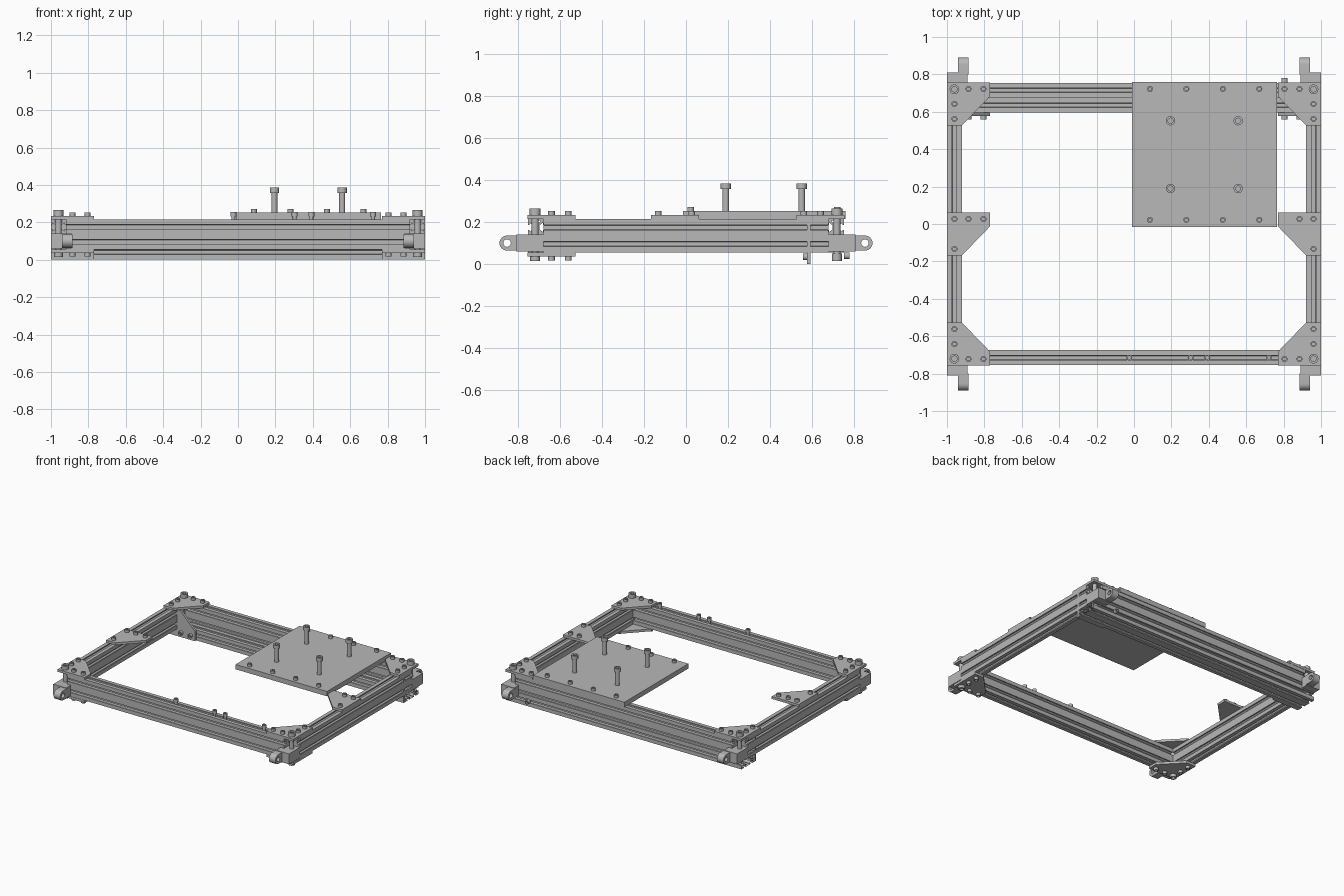
import bpy, bmesh, math
from mathutils import Matrix, Vector

if "Cube" in bpy.data.objects:
    bpy.data.objects.remove(bpy.data.objects["Cube"], do_unlink=True)

grey = bpy.data.materials.new("aluminium_grey")
grey.use_nodes = True
colour = (0.48, 0.48, 0.48, 1)
grey.diffuse_color = colour
grey.node_tree.nodes["Principled BSDF"].inputs["Base Color"].default_value = colour

CELL = 0.08            # extrusion module
LOW, TOP = 0.055, 0.215  # bottom and top of the main frame
SIDES = (-1, 1)


def finish(name, bm):
    bmesh.ops.recalc_face_normals(bm, faces=bm.faces)
    mesh = bpy.data.meshes.new(name)
    bm.to_mesh(mesh)
    bm.free()
    mesh.materials.append(grey)
    obj = bpy.data.objects.new(name, mesh)
    bpy.context.collection.objects.link(obj)
    return obj


def prism(name, pts, axis, lo, hi, caps=True):
    """Extrude a 2D outline along the x, y or z axis."""
    def place(p, d):
        a, b = p
        return {"x": (d, a, b), "y": (a, d, b), "z": (a, b, d)}[axis]
    bm = bmesh.new()
    rings = [[bm.verts.new(place(p, d)) for p in pts] for d in (lo, hi)]
    n = len(pts)
    for i in range(n):
        j = (i + 1) % n
        bm.faces.new((rings[0][i], rings[0][j], rings[1][j], rings[1][i]))
    if caps:
        for ring in rings:
            bm.faces.new(ring)
    return finish(name, bm)


def box(name, x, y, z):
    pts = [(x[0], y[0]), (x[1], y[0]), (x[1], y[1]), (x[0], y[1])]
    return prism(name, pts, "z", *z)


def slot_profile(a0, b0, cols, rows):
    """Outline of a T-slot extrusion with one slot per module on every side."""
    slot = [(-0.012, 0), (-0.012, 0.008), (-0.022, 0.008), (-0.01, 0.024)]
    slot += [(-s, d) for s, d in reversed(slot)]
    w, h = cols * CELL, rows * CELL
    corners = [(a0, b0), (a0 + w, b0), (a0 + w, b0 + h), (a0, b0 + h)]
    dirs = [(1, 0), (0, 1), (-1, 0), (0, -1)]
    pts = []
    for corner, d, count in zip(corners, dirs, (cols, rows, cols, rows)):
        p, t = Vector(corner), Vector(d)
        inward = Vector((-t.y, t.x))
        pts.append(p)
        for k in range(count):
            mid = p + t * CELL * (k + 0.5)
            pts += [mid + t * s + inward * depth for s, depth in slot]
    return [tuple(p) for p in pts]


def bolt(name, base, direction=(0, 0, 1), r=0.016, height=0.02, shaft=0.0):
    """Socket-head bolt; base is the seat of the head, shaft runs behind it."""
    bm = bmesh.new()
    head = bmesh.ops.create_cone(bm, cap_ends=True, segments=16, radius1=r, radius2=r,
                                 depth=height, matrix=Matrix.Translation((0, 0, height / 2)))
    cap = max(bm.faces, key=lambda f: f.calc_center_median().z)
    bmesh.ops.inset_region(bm, faces=[cap], thickness=r * 0.45)
    hole = bmesh.ops.extrude_discrete_faces(bm, faces=[cap])["faces"][0]
    bmesh.ops.translate(bm, verts=hole.verts, vec=(0, 0, -height * 0.5))
    if shaft:
        bmesh.ops.create_cone(bm, cap_ends=True, segments=16, radius1=r * 0.65,
                              radius2=r * 0.65, depth=shaft,
                              matrix=Matrix.Translation((0, 0, -shaft / 2)))
    turn = Vector((0, 0, 1)).rotation_difference(Vector(direction)).to_matrix().to_4x4()
    bmesh.ops.transform(bm, matrix=Matrix.Translation(base) @ turn, verts=bm.verts)
    return finish(name, bm)


GUSSET = [(0, 0), (0.23, 0), (0.23, 0.075), (0.08, 0.23), (0, 0.23)]
LONG_HOLES = [(0.115, 0.035), (0.195, 0.035)]
SHORT_HOLES = [(0.04, 0.115), (0.04, 0.195)]


def gusset(name, sx, y0, sy, z, up, holes):
    """Flat corner plate with its bolts; up is the side the heads face."""
    def at(p):
        return sx * (1 - p[0]), y0 - sy * p[1]
    prism(name, [at(p) for p in GUSSET], "z", z, z + up * 0.018)
    for h in holes:
        bolt(name + "_bolt", (*at(h), z + up * 0.018), (0, 0, up))


# Main rails
for s in SIDES:
    side = "left" if s > 0 else "right"
    end = "back" if s > 0 else "front"
    prism(side + "_rail", slot_profile(s * 0.96 - 0.04, LOW, 1, 2), "y", -0.68, 0.68)
    prism(end + "_rail", slot_profile(s * 0.715 - 0.04, LOW, 1, 2), "x", -0.92, 0.92)

# Flat rail under the back, open at the ends
prism("lower_back_rail", slot_profile(0.595, 0, 2, 1), "x", -1, 1, caps=False)

# Corners: plates, through bolts, blocks and hinge lugs
for sx in SIDES:
    for sy in SIDES:
        gusset("corner_plate", sx, sy * 0.757, sy, TOP, 1, LONG_HOLES + SHORT_HOLES)
        if sy < 0:
            gusset("lower_corner_plate", sx, sy * 0.757, sy, LOW, -1, LONG_HOLES + SHORT_HOLES)
        cx, cy = sx * 0.96, sy * 0.72
        bolt("corner_bolt", (cx, cy, 0.235), r=0.026, height=0.03, shaft=0.19)
        bolt("corner_nut", (cx, cy, 0.05), (0, 0, -1), r=0.024, height=0.035)
        xs = sorted((sx * 0.89, sx))
        box("corner_block", sorted((sx * 0.92, sx)), sorted((sy * 0.68, sy * 0.757)), (0.06, 0.14))
        box("end_block", xs, sorted((sy * 0.755, sy * 0.81)), (0.06, 0.14))
        arc = [math.radians(a) for a in range(-90, 91, 15)]
        lug_pts = [(sy * 0.80, 0.064)]
        lug_pts += [(sy * (0.854 + 0.036 * math.cos(a)), 0.1 + 0.036 * math.sin(a)) for a in arc]
        lug_pts.append((sy * 0.80, 0.136))
        lug = prism("hinge_lug", lug_pts, "x", *sorted((sx * 0.885, sx * 0.94)))
        ring = [math.tau * k / 20 for k in range(20)]
        cutter = prism("lug_hole", [(sy * 0.854 + 0.018 * math.cos(a), 0.1 + 0.018 * math.sin(a))
                                    for a in ring], "x", *sorted((sx * 0.8, sx * 1.1)))
        cutter.hide_render = True
        cut = lug.modifiers.new("hole", "BOOLEAN")
        cut.operation, cut.object = "DIFFERENCE", cutter
        bpy.context.view_layer.objects.active = lug
        bpy.ops.object.modifier_apply(modifier=cut.name)
        bpy.data.objects.remove(cutter, do_unlink=True)

# Middle plates and upright plates on the lower back rail
for s in SIDES:
    holes = [(0.04, 0.035), LONG_HOLES[0], SHORT_HOLES[1]]
    gusset("middle_plate", s, 0.062, 1, TOP, 1, holes + ([LONG_HOLES[1]] if s < 0 else []))
    prism("upright_plate", [(s * (1 - u), v) for u, v in GUSSET], "y", 0.578, 0.595)
    for u, v in LONG_HOLES:
        bolt("upright_plate_bolt", (s * (1 - u), 0.578, v), (0, -1, 0))
bolt("back_bolt", (0.805, 0.755, 0.04), (0, 1, 0), height=0.025)

# Mounting plate with edge bolts and four tall bolts
box("mounting_plate", (-0.01, 0.765), (-0.015, 0.76), (TOP, 0.252))
for x in (0.085, 0.28, 0.475, 0.67):
    for y in (0.022, 0.722):
        bolt("mounting_plate_bolt", (x, y, 0.252))
for x in (0.195, 0.557):
    for y in (0.19, 0.552):
        bolt("tall_bolt", (x, y, 0.357), r=0.025, height=0.028, shaft=0.11)

# Loose bolts along the front rail
for x in (-0.025, 0.303, 0.392, 0.722):
    bolt("front_rail_bolt", (x, -0.715, 0.232), height=0.022, shaft=0.025)

bpy.ops.object.select_all(action="DESELECT")
for obj in bpy.context.collection.objects:
    if obj.type == "MESH" and obj.data.materials and obj.data.materials[0] == grey:
        obj.select_set(True)
        bpy.context.view_layer.objects.active = obj
bpy.ops.object.shade_smooth_by_angle(angle=math.radians(30))
